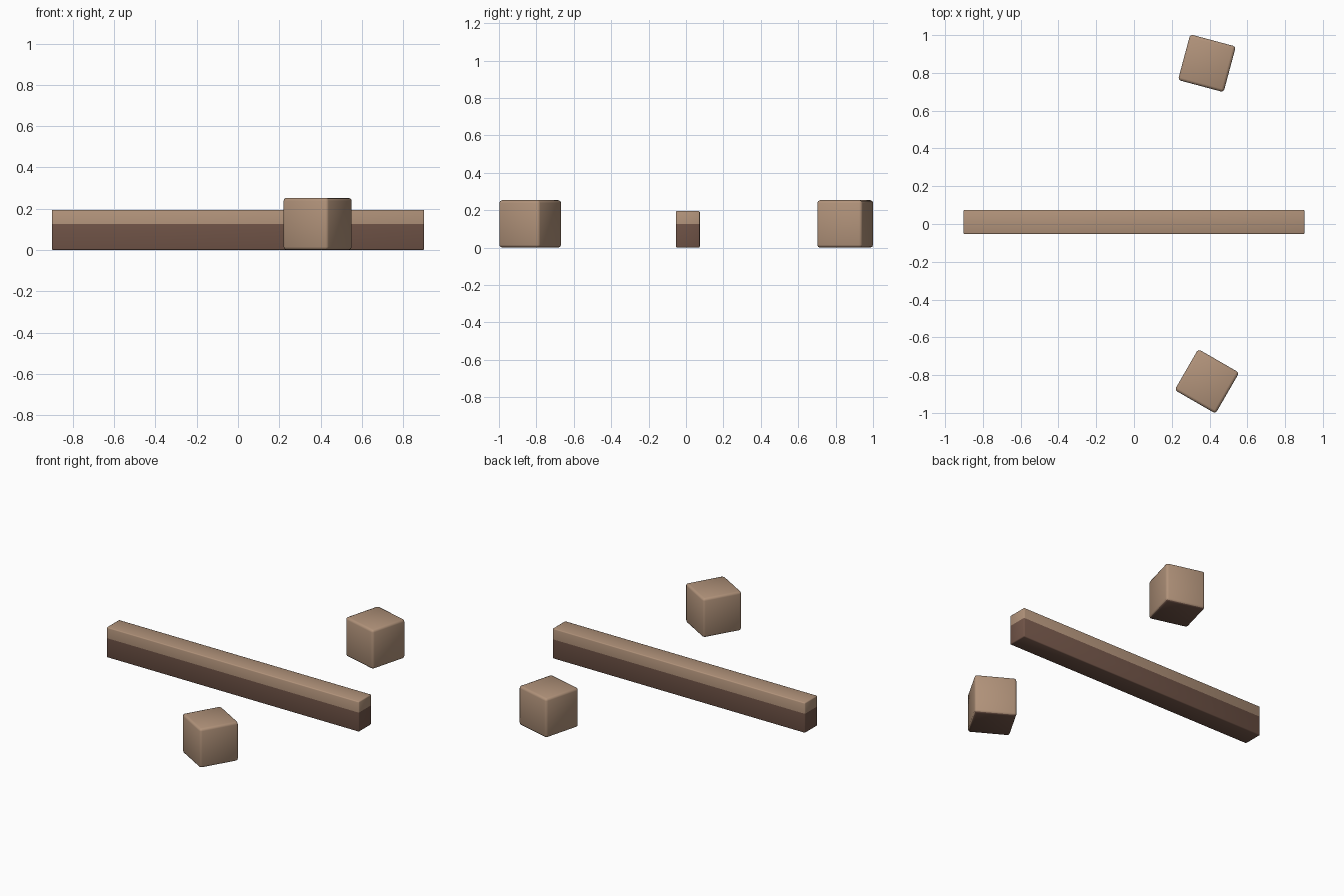
import bpy, bmesh, math
from mathutils import Matrix, Vector

if "Cube" in bpy.data.objects:
    bpy.data.objects.remove(bpy.data.objects["Cube"])


def material(name, rgb):
    m = bpy.data.materials.new(name)
    m.diffuse_color = (*rgb, 1)
    m.use_nodes = True
    m.node_tree.nodes["Principled BSDF"].inputs["Base Color"].default_value = m.diffuse_color
    return m


TAN = material("tan wood", (0.44, 0.29, 0.195))
BROWN = material("dark brown wood", (0.17, 0.092, 0.066))


def block(name, size, loc, angle, radius, split=None):
    """Softly rounded box standing on z = 0, brown underneath or below split."""
    bm = bmesh.new()
    bmesh.ops.create_cube(bm, size=1)
    bmesh.ops.scale(bm, vec=size, verts=bm.verts)
    bmesh.ops.bevel(bm, geom=bm.edges[:], offset=radius, segments=2,
                    profile=0.5, affect='EDGES')
    bmesh.ops.translate(bm, vec=(0, 0, size[2] / 2), verts=bm.verts)
    if split:
        bmesh.ops.bisect_plane(bm, geom=bm.verts[:] + bm.edges[:] + bm.faces[:],
                               plane_co=Vector((0, 0, split)), plane_no=(0, 0, 1))
    bm.normal_update()
    for f in bm.faces:
        f.smooth = True
        if split:
            dark = f.calc_center_median().z < split
        else:
            dark = f.normal.z < -0.5
        f.material_index = 1 if dark else 0
    bmesh.ops.transform(bm, verts=bm.verts, matrix=Matrix.Translation((*loc, 0))
                        @ Matrix.Rotation(math.radians(angle), 4, 'Z'))
    mesh = bpy.data.meshes.new(name)
    bm.to_mesh(mesh)
    bm.free()
    mesh.materials.append(TAN)
    mesh.materials.append(BROWN)
    ob = bpy.data.objects.new(name, mesh)
    bpy.context.collection.objects.link(ob)
    return ob


# Long beam with darker lower band
block("beam", (1.805, 0.128, 0.195), (0, 0.01), 0, 0.006, split=0.125)
# Two loose cubes, each turned a little
block("back_cube", (0.25, 0.25, 0.253), (0.386, 0.851), -15, 0.015)
block("front_cube", (0.25, 0.25, 0.253), (0.386, -0.833), -30, 0.015)
